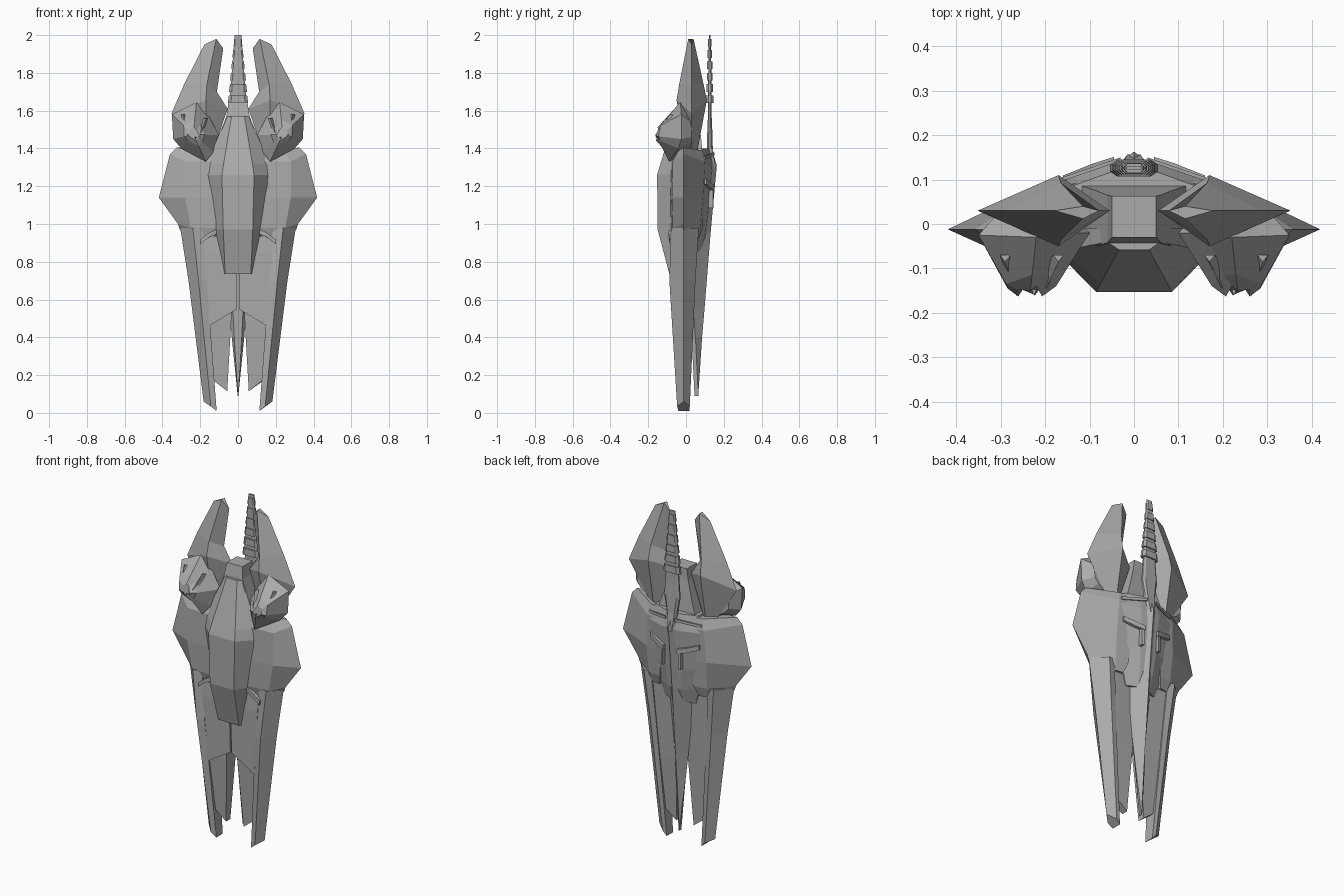
import bpy, bmesh

grey = bpy.data.materials.new("hull grey")
grey.diffuse_color = (0.41, 0.41, 0.41, 1)


def loft(name, rings, mirror=False):
    """Skin a list of rings of 3D points and cap both ends."""
    bm = bmesh.new()
    vs = [[bm.verts.new(p) for p in ring] for ring in rings]
    n = len(vs[0])
    for a, b in zip(vs, vs[1:]):
        for i in range(n):
            j = (i + 1) % n
            bm.faces.new((a[i], a[j], b[j], b[i]))
    bm.faces.new(vs[0])
    bm.faces.new(vs[-1])
    bmesh.ops.remove_doubles(bm, verts=bm.verts, dist=1e-5)
    bmesh.ops.recalc_face_normals(bm, faces=bm.faces)
    me = bpy.data.meshes.new(name)
    bm.to_mesh(me)
    bm.free()
    me.materials.append(grey)
    ob = bpy.data.objects.new(name, me)
    bpy.context.collection.objects.link(ob)
    if mirror:
        ob.modifiers.new("mirror", 'MIRROR')
    return ob


def sym(z, pts):
    """Closed symmetric ring from right-half points listed front to back."""
    left = [(-x, y, z) for x, y in reversed(pts) if x > 0]
    return [(x, y, z) for x, y in pts] + left


def bar(name, points, hy, hz):
    """Mirrored square bar along points, swept in x."""
    loft(name, [[(x, y - hy, z - hz), (x, y + hy, z - hz), (x, y + hy, z + hz), (x, y - hy, z + hz)]
                for x, y, z in points], True)


# Faceted front canopy plate: z, flat half width, flat y, edge half width, edge y
loft("front_canopy", [sym(z, [(f, yf), (w, ye), (w * .97, -0.01)]) for z, f, yf, w, ye in [
    (0.735, .068, -.088, .074, -.065), (0.97, .078, -.150, .124, -.065),
    (1.26, .085, -.153, .172, -.065), (1.32, .076, -.135, .166, -.062),
    (1.57, .034, -.058, .060, -.04)]])

# Torso: z, half width, front y, back side y, keel y
loft("torso", [sym(z, [(w * .8, yf), (w, yf + .04), (w, yb), (w * .35, yk - .022), (0, yk - .015)])
               for z, w, yf, yb, yk in [
    (0.86, .10, -.04, .05, .10), (0.95, .128, -.055, .06, .125), (1.08, .15, -.06, .085, .14),
    (1.31, .175, -.08, .10, .160), (1.40, .14, -.06, .085, .14)]])

# Neck block flaring into the torso
loft("neck", [sym(z, [(w, y0), (w, y1)]) for z, w, y0, y1 in [
    (1.36, .13, -.05, .09), (1.50, .085, -.05, .075),
    (1.58, .06, -.042, .065), (1.645, .05, -.03, .063)]])

# Segmented antenna rising behind the neck
def flat_hex(z, w, t):
    y = .126
    return sym(z, [(w * .7, y - t), (w, y - t * .4), (w, y + t * .4), (w * .7, y + t)])

loft("antenna_root", [flat_hex(z, w, t) for z, w, t in [
    (1.30, .022, .03), (1.40, .032, .016), (1.50, .05, .013), (1.57, .045, .010), (1.64, .04, .010)]])
for i in range(6):
    z, w = 1.64 + i * .06, .054 - i * .0062
    t = .019 - i * .0018
    loft("antenna_collar_%d" % i, [flat_hex(z, w, t), flat_hex(z + .04, w * .9, t)])
    loft("antenna_link_%d" % i, [flat_hex(z + .04, w * .8, t * .5), flat_hex(z + .06, w * .76, t * .5)])

# Tall blade wings with a diamond section: inner, ridge, outer points per level
def diamond(zi, xi, zm, xm, yf, yb, zo, xo):
    return [(xi, .03, zi), (xm, yf, zm), (xo, .03, zo), (xm, yb, zm)]

loft("upper_wing", [diamond(*r) for r in [
    (1.33, .15, 1.33, .17, .015, .05, 1.35, .20),
    (1.61, .055, 1.655, .17, -.05, .110, 1.585, .352),
    (1.70, .112, 1.74, .165, -.036, .093, 1.74, .285),
    (1.93, .078, 1.98, .115, .012, .04, 1.95, .178)]], True)

# Claw pods: blunt cones in front of the wings, with a jagged tip
rim = [(.22, -.03, 1.645), (.35, -.025, 1.58), (.343, -.025, 1.45), (.30, -.04, 1.40),
       (.17, -.09, 1.33), (.13, -.06, 1.38), (.10, -.02, 1.47), (.16, -.02, 1.58)]
def shrink(k, ys):
    cx, cz = .237, 1.475
    return [(cx + (x - cx) * k, y, cz + (z - cz) * k) for (x, _, z), y in zip(rim, ys)]
back = [(.23 + (x - .23) * .6, .03, 1.48 + (z - 1.48) * .6) for x, y, z in rim]
loft("claw_pod", [back, rim,
                  shrink(.45, [-.115, -.135, -.145, -.14, -.13, -.14, -.14, -.115]),
                  shrink(.22, [-.15, -.148, -.163, -.148, -.16, -.148, -.163, -.14])], True)
# Slim claws lying along the cone
for i, (x0, z0, x1, z1) in enumerate([(.17, 1.56, .205, 1.46), (.29, 1.58, .265, 1.47),
                                      (.21, 1.38, .225, 1.46)]):
    loft("claw_%d" % i, [[(x0 - .012, -.07, z0), (x0 + .012, -.07, z0), (x0, -.085, z0)],
                         [(x1 - .014, -.125, z1), (x1 + .014, -.125, z1), (x1, -.162, z1)]], True)

# Side shells with a sharp outer edge: z, outer z, outer x, front ridge, back ridge, inner x
loft("side_shell", [[(xi, yf - .01, z), (xf, yf, z), (xo, -.012, zo), (xb, yb, z), (xi, yb + .012, z)]
                    for z, zo, xo, xf, yf, xb, yb, xi in [
    (0.92, .97, .308, .20, -.055, .18, .055, .13), (0.98, 1.0, .318, .25, -.07, .19, .075, .11),
    (1.14, 1.14, .419, .28, -.075, .195, .090, .10), (1.33, 1.37, .36, .28, -.07, .185, .10, .10),
    (1.39, 1.405, .325, .24, -.04, .17, .085, .10)]], True)

# Long outer legs with a sharp outer edge and slanted tips
loft("outer_leg", [[(xi, yf * .85, zi), (xi * .55 + xo * .45, yf, (zi + zo) / 2), (xo, -.012, zo),
                    (xi * .65 + xo * .35, yb, (zi + zo) / 2), (xi, yb * .9, zi)]
                   for zi, zo, xi, xo, yf, yb in [
    (.01, .06, .113, .182, -.047, .020), (.70, .70, .165, .262, -.088, .05),
    (.98, .98, .185, .306, -.08, .068)]], True)

# Inner legs, parted at the bottom by the tail
loft("inner_leg", [[(xi, yf, zi), (xo, yf, zo), (xo + .006, (yf + yb) / 2, zo), (xo, yb, zo), (xi, yb, zi)]
                   for zi, zo, xi, xo, yf, yb in [
    (.115, .17, .057, .128, -.03, .01), (.50, .47, .035, .155, -.055, .03),
    (.92, .92, .03, .185, -.065, .05)]], True)

# Waist plates with a chevron hem and a centre seam
loft("waist_plate", [[(.004, y, zi), (xo, y, zo), (xo, .0, zo), (.004, .0, zi)]
                     for zi, zo, xo, y in [(.55, .46, .153, -.066), (.84, .84, .18, -.076),
                                           (.96, .92, .185, -.073)]], True)
# Angled hip lugs under the shells
bar("hip_lug", [(.115, -.07, .957), (.15, -.075, .945), (.20, -.07, .905)], .017, .012)

# Keeled tail spike running down from the torso
loft("tail_spike", [sym(z, [(w * .6, yf), (w, yf + .02), (0, yk)]) for z, w, yf, yk in [
    (.09, .002, .045, .062), (.40, .033, .03, .085), (.55, .045, .02, .098),
    (.95, .085, .02, .130), (1.31, .11, .06, .163), (1.37, .08, .07, .145)]])

# Back brackets: sloping arm with a downward prong
bar("bracket_arm", [(.045, .142, 1.19), (.09, .128, 1.20), (.16, .100, 1.225)], .009, .014)
bar("bracket_prong", [(.05, .134, 1.14), (.064, .130, 1.14)], .012, .055)

# Thin braces from the antenna root to the shells
bar("back_brace", [(.03, .146, 1.37), (.17, .098, 1.35)], .004, .008)
